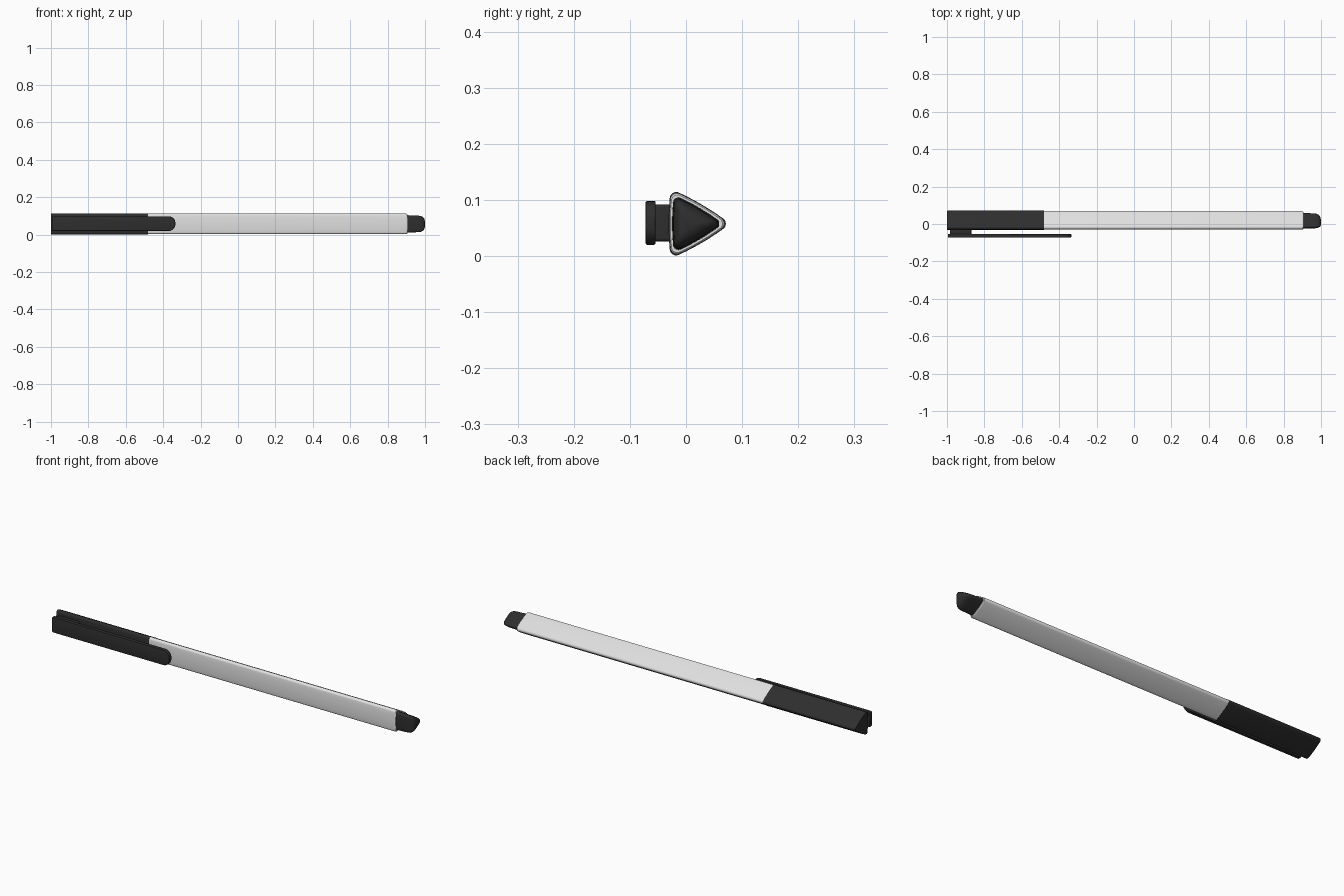
import bpy, bmesh, math

if "Cube" in bpy.data.objects:
    bpy.data.objects.remove(bpy.data.objects["Cube"])

def material(name, v):
    m = bpy.data.materials.new(name)
    m.diffuse_color = (v, v, v, 1)
    m.use_nodes = True
    m.node_tree.nodes["Principled BSDF"].inputs["Base Color"].default_value = m.diffuse_color
    return m

dark = material("charcoal plastic", 0.027)
light = material("light grey plastic", 0.75)

CY, CZ = 0.005, 0.0575

def triangle_profile():
    """Rounded triangle in (y, z), flat side to the front, sides slightly bulged."""
    corners = [(0.0595, 0.0575, 0), (-0.0175, 0.1025, 120), (-0.0175, 0.0125, 240)]
    arcs = []
    for y, z, mid in corners:
        arcs.append([(y + 0.0115 * math.cos(math.radians(mid + a)),
                      z + 0.0115 * math.sin(math.radians(mid + a)))
                     for a in range(-54, 55, 12)])
    pts = []
    for i, arc in enumerate(arcs):
        nxt = arcs[(i + 1) % 3][0]
        pts += arc
        n = math.radians(60 + 120 * i)
        for k in range(1, 6):
            t = k / 6
            b = 0.0022 * 4 * t * (1 - t)
            pts.append((arc[-1][0] + (nxt[0] - arc[-1][0]) * t + b * math.cos(n),
                        arc[-1][1] + (nxt[1] - arc[-1][1]) * t + b * math.sin(n)))
    return pts

def finish(name, bm, mat):
    bmesh.ops.recalc_face_normals(bm, faces=bm.faces)
    me = bpy.data.meshes.new(name)
    bm.to_mesh(me)
    bm.free()
    me.materials.append(mat)
    ob = bpy.data.objects.new(name, me)
    bpy.context.collection.objects.link(ob)
    bpy.ops.object.select_all(action='DESELECT')
    ob.select_set(True)
    bpy.context.view_layer.objects.active = ob
    bpy.ops.object.shade_smooth_by_angle(angle=math.radians(30))
    return ob

def loft(name, sections, mat):
    """Sweep the triangle along x through (x, scale) sections."""
    bm = bmesh.new()
    prof = triangle_profile()
    rings = [[bm.verts.new((x, CY + (y - CY) * s, CZ + (z - CZ) * s)) for y, z in prof]
             for x, s in sections]
    n = len(prof)
    for a, b in zip(rings, rings[1:]):
        for i in range(n):
            bm.faces.new((a[i], a[(i + 1) % n], b[(i + 1) % n], b[i]))
    bm.faces.new(rings[0])
    bm.faces.new(rings[-1])
    return finish(name, bm, mat)

def plate(name, outline, y0, y1, mat, bevel):
    """Extrude an (x, z) outline along y and round its rims."""
    bm = bmesh.new()
    f = bm.faces.new([bm.verts.new((x, y0, z)) for x, z in outline])
    ext = bmesh.ops.extrude_face_region(bm, geom=[f])
    for v in ext["geom"]:
        if isinstance(v, bmesh.types.BMVert):
            v.co.y = y1
    rims = [e for e in bm.edges if abs(e.verts[0].co.y - e.verts[1].co.y) < 1e-6]
    bmesh.ops.bevel(bm, geom=rims, offset=bevel, segments=3, profile=0.5, affect='EDGES')
    return finish(name, bm, mat)

def rounded_rect(x0, x1, z0, z1, r_left, r_right):
    pts = []
    for cx, cz, r, a0 in ((x1 - r_right, z1 - r_right, r_right, 0),
                          (x0 + r_left, z1 - r_left, r_left, 90),
                          (x0 + r_left, z0 + r_left, r_left, 180),
                          (x1 - r_right, z0 + r_right, r_right, 270)):
        for k in range(7):
            a = math.radians(a0 + 15 * k)
            pts.append((cx + r * math.cos(a), cz + r * math.sin(a)))
    return pts

# Barrel, cap and writing tip
loft("barrel", [(-0.49, 0.975), (0.897, 0.975), (0.903, 0.95), (0.905, 0.91)], light)
loft("cap", [(-1.0, 0.985), (-0.998, 1.0), (-0.48, 1.0)], dark)
loft("tip", [(0.89, 0.83), (0.91, 0.82), (0.965, 0.78), (0.978, 0.75),
             (0.988, 0.66), (0.996, 0.5), (1.0, 0.25)], dark)

# Pocket clip and the block joining it to the cap
plate("clip", rounded_rect(-0.995, -0.335, 0.02, 0.098, 0.006, 0.034),
      -0.072, -0.054, dark, 0.003)
plate("clip_block", rounded_rect(-0.985, -0.87, 0.026, 0.092, 0.006, 0.006),
      -0.056, -0.024, dark, 0.002)
